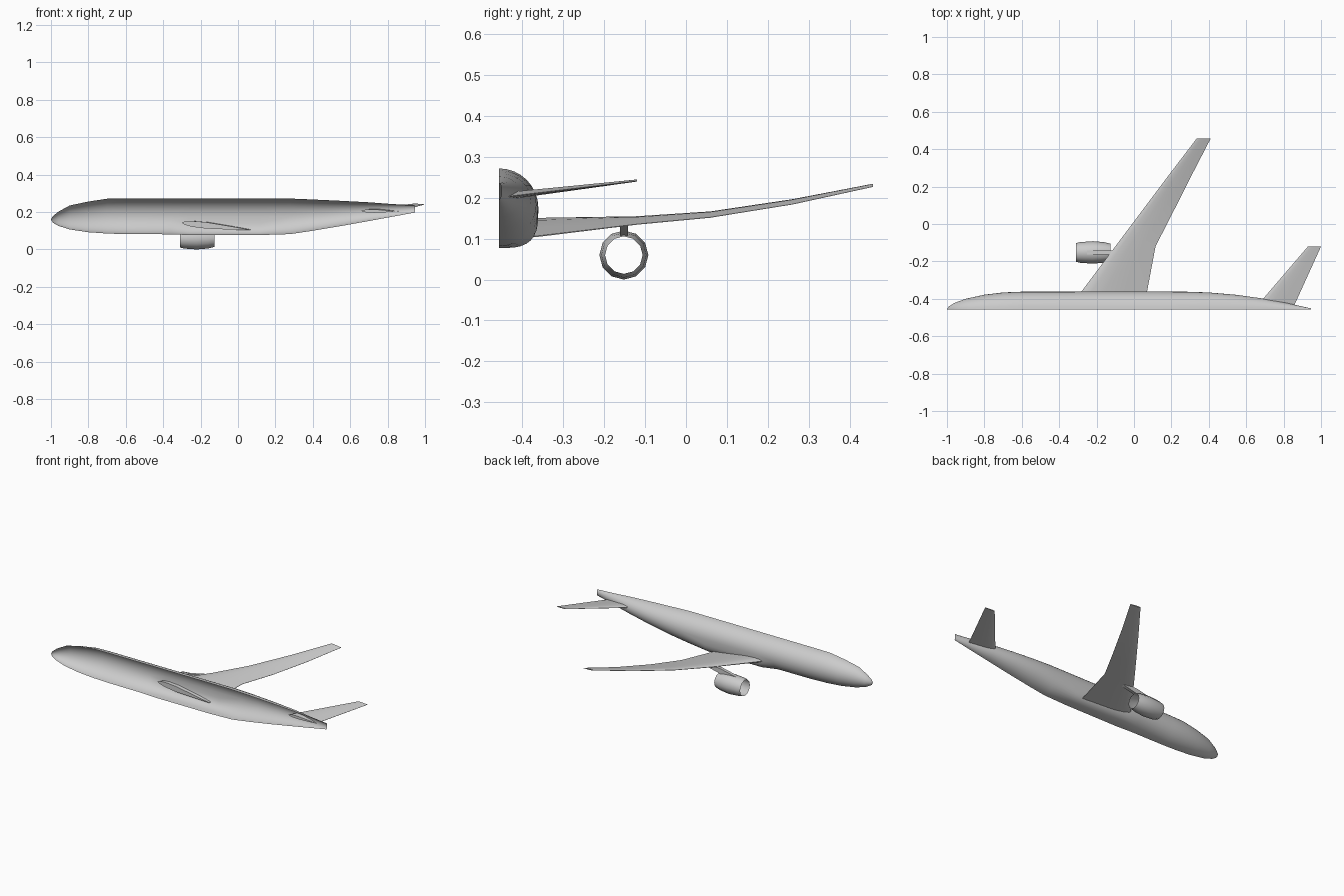
import bpy, bmesh, math

cube = bpy.data.objects.get("Cube")
if cube:
    bpy.data.objects.remove(cube)

grey = bpy.data.materials.new("light grey")
grey.use_nodes = True
grey.diffuse_color = (0.6, 0.6, 0.6, 1)
grey.node_tree.nodes["Principled BSDF"].inputs["Base Color"].default_value = (0.6, 0.6, 0.6, 1)

CUT = -0.457  # plane along which the body is halved


def loft(name, rings, closed=True, capped=True, angle=35):
    """Skin a row of equal-length point rings."""
    bm = bmesh.new()
    rows = [[bm.verts.new(p) for p in ring] for ring in rings]
    n = len(rows[0])
    for a, b in zip(rows, rows[1:]):
        for j in range(n if closed else n - 1):
            k = (j + 1) % n
            bm.faces.new((a[j], a[k], b[k], b[j]))
    if capped:
        bm.faces.new(rows[0])
        bm.faces.new(rows[-1])
        bmesh.ops.recalc_face_normals(bm, faces=bm.faces[:])
    bmesh.ops.remove_doubles(bm, verts=bm.verts[:], dist=0.0002)
    mesh = bpy.data.meshes.new(name)
    bm.to_mesh(mesh)
    bm.free()
    mesh.materials.append(grey)
    obj = bpy.data.objects.new(name, mesh)
    bpy.context.collection.objects.link(obj)
    bpy.ops.object.select_all(action="DESELECT")
    obj.select_set(True)
    bpy.context.view_layer.objects.active = obj
    bpy.ops.object.shade_smooth_by_angle(angle=math.radians(angle))
    return obj


def body_ring(x, bottom, top, width, boxy=2):
    """Half section; a higher boxy value squares off the belly."""
    mid, half = (bottom + top) / 2, (top - bottom) / 2
    ring = []
    for i in range(17):
        t = math.pi * (i / 16 - 0.5)
        c, s = max(math.cos(t), 0), math.sin(t)
        e = 2 / boxy if s < 0 else 1
        ring.append((x, CUT + width * c ** e,
                     mid + half * math.copysign(abs(s) ** e, s)))
    return ring


def foil_ring(y, lead, trail, z_lead, z_trail, thick):
    """Wing section as a ring in the x-z plane."""
    shape = [(0, 0), (0.04, 0.5), (0.15, 0.9), (0.35, 1), (0.65, 0.6), (1, 0.08)]
    upper = [(f, h) for f, h in shape]
    lower = [(f, -h) for f, h in reversed(shape[1:])]
    return [(lead + f * (trail - lead), y,
             z_lead + f * (z_trail - z_lead) + h * thick / 2)
            for f, h in upper + lower]


# Half fuselage, open along the cut plane
stations = [
    (-1.0, 0.16, 0.16, 0), (-0.99, 0.143, 0.178, 0.016),
    (-0.96, 0.126, 0.202, 0.035), (-0.9, 0.107, 0.235, 0.057),
    (-0.8, 0.092, 0.256, 0.079), (-0.7, 0.085, 0.271, 0.091),
    (-0.6, 0.082, 0.272, 0.095), (-0.36, 0.081, 0.272, 0.095),
    (-0.26, 0.077, 0.272, 0.096, 3.2), (0.12, 0.077, 0.272, 0.096, 3.2),
    (0.28, 0.082, 0.272, 0.095), (0.4, 0.1, 0.267, 0.091),
    (0.55, 0.125, 0.26, 0.078), (0.7, 0.152, 0.252, 0.057),
    (0.82, 0.174, 0.243, 0.034), (0.945, 0.197, 0.236, 0.006)]
loft("fuselage", [body_ring(*s) for s in stations], closed=False, capped=False)

# Swept wing with a kinked trailing edge
loft("wing", [foil_ring(*s) for s in [
    (-0.385, -0.30, 0.065, 0.142, 0.104, 0.034),
    (-0.36, -0.28, 0.07, 0.142, 0.106, 0.032),
    (-0.12, -0.10, 0.115, 0.149, 0.135, 0.018),
    (0.06, 0.035, 0.207, 0.162, 0.152, 0.014),
    (0.26, 0.185, 0.308, 0.193, 0.184, 0.011),
    (0.457, 0.335, 0.41, 0.232, 0.227, 0.007)]])

# Tailplane
loft("tailplane", [foil_ring(*s) for s in [
    (-0.435, 0.66, 0.857, 0.206, 0.203, 0.018),
    (-0.12, 0.93, 1.0, 0.243, 0.241, 0.005)]])

# Open engine nacelle
ENGINE_Y, ENGINE_Z = -0.152, 0.06
nacelle = []
for x, r in [(-0.31, 0.05), (-0.29, 0.055), (-0.22, 0.06), (-0.16, 0.055), (-0.125, 0.046)]:
    nacelle.append([(x, ENGINE_Y + r * math.cos(i * math.tau / 12),
                     ENGINE_Z + r * math.sin(i * math.tau / 12)) for i in range(12)])
loft("engine_nacelle", nacelle, capped=False, angle=50)

# Pylon joining the engine to the wing
side = [(-0.25, 0.118), (-0.14, 0.142), (-0.02, 0.144), (-0.05, 0.13), (-0.14, 0.108)]
loft("engine_pylon", [[(x, ENGINE_Y + d, z) for x, z in side] for d in (-0.01, 0.01)])
